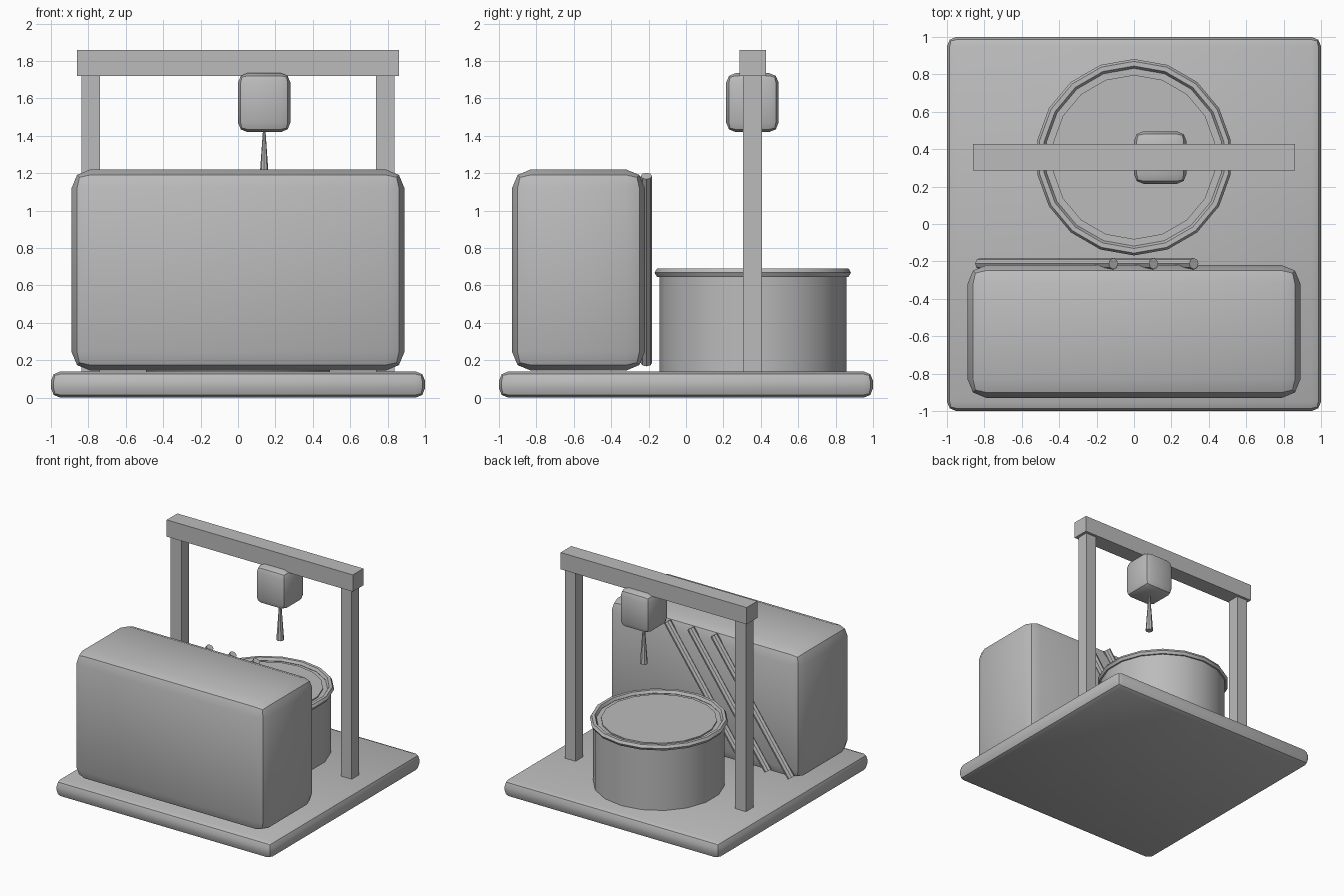
import bpy
import bmesh
import math
from mathutils import Matrix, Vector

default_cube = bpy.data.objects.get("Cube")
if default_cube:
    bpy.data.objects.remove(default_cube, do_unlink=True)

# One plain grey for the whole machine
GREY = (0.5, 0.5, 0.5, 1.0)
grey = bpy.data.materials.new("plain_grey")
grey.use_nodes = True
grey.diffuse_color = GREY
for node in grey.node_tree.nodes:
    if node.type == 'BSDF_PRINCIPLED':
        node.inputs["Base Color"].default_value = GREY


def finish(bm, name, smooth=True):
    """Turn a bmesh into a named object, smooth with sharp edges kept."""
    bmesh.ops.recalc_face_normals(bm, faces=bm.faces[:])
    mesh = bpy.data.meshes.new(name)
    bm.to_mesh(mesh)
    bm.free()
    mesh.materials.append(grey)
    if smooth:
        mesh.shade_smooth()
        mesh.set_sharp_from_angle(angle=math.radians(30))
    obj = bpy.data.objects.new(name, mesh)
    bpy.context.scene.collection.objects.link(obj)
    return obj


def box(name, low, high, bevel=0.0):
    """Box between two corners, optionally with a two-step rounded edge."""
    low, high = Vector(low), Vector(high)
    bm = bmesh.new()
    bmesh.ops.create_cube(bm, size=1)
    bmesh.ops.scale(bm, vec=high - low, verts=bm.verts)
    bmesh.ops.translate(bm, vec=(low + high) / 2, verts=bm.verts)
    if bevel:
        bmesh.ops.bevel(bm, geom=bm.edges[:], offset=bevel, segments=2,
                        profile=0.5, affect='EDGES')
    return finish(bm, name, smooth=bevel > 0)


def rod(name, start, end, r_start, r_end, sides):
    """Straight or tapered round bar from start to end."""
    start, end = Vector(start), Vector(end)
    axis = end - start
    turn = axis.to_track_quat('Z', 'Y').to_matrix().to_4x4()
    bm = bmesh.new()
    bmesh.ops.create_cone(bm, cap_ends=True, segments=sides, radius1=r_start,
                          radius2=r_end, depth=axis.length,
                          matrix=Matrix.Translation((start + end) / 2) @ turn)
    return finish(bm, name)


def ring(name, centre, major, minor, sides, steps):
    """Closed ring with a low-poly round cross-section."""
    bm = bmesh.new()
    loops = []
    for i in range(sides):
        a = math.tau * i / sides + math.pi / 2
        loop = []
        for j in range(steps):
            b = math.tau * j / steps
            r = major + minor * math.cos(b)
            offset = Vector((r * math.cos(a), r * math.sin(a), minor * math.sin(b)))
            loop.append(bm.verts.new(Vector(centre) + offset))
        loops.append(loop)
    for i in range(sides):
        here, there = loops[i], loops[(i + 1) % sides]
        for j in range(steps):
            k = (j + 1) % steps
            bm.faces.new((here[j], there[j], there[k], here[k]))
    return finish(bm, name)


# Base plate and main housing
box("base_plate", (-1, -1, 0), (1, 1, 0.14), bevel=0.05)
box("main_housing", (-0.89, -0.93, 0.145), (0.89, -0.22, 1.22), bevel=0.1)

# Slanted bars on the back of the housing
for i in range(3):
    top_x = -0.11 + 0.215 * i
    rod(f"slanted_bar_{i + 1}", (top_x - 0.715, -0.212, 0.185),
        (top_x, -0.212, 1.185), 0.03, 0.03, 8)

# Round vat with its rim and contents
VAT_Y = 0.357
SIDES = 18
rod("vat_body", (0, VAT_Y, 0.13), (0, VAT_Y, 0.665), 0.5, 0.5, SIDES)
ring("vat_rim", (0, VAT_Y, 0.668), 0.5, 0.025, SIDES, 6)
rod("vat_contents", (0, VAT_Y, 0.6), (0, VAT_Y, 0.675), 0.44, 0.44, SIDES)

# Overhead frame
for side, name in ((-1, "right_post"), (1, "left_post")):
    x = side * 0.787
    box(name, (x - 0.05, 0.305, 0.13), (x + 0.05, 0.405, 1.73))
box("cross_beam", (-0.86, 0.287, 1.72), (0.86, 0.427, 1.86))

# Hanging head with its flared nozzle
box("hanging_head", (0, 0.215, 1.42), (0.28, 0.495, 1.735), bevel=0.05)
rod("nozzle", (0.14, VAT_Y, 1.1), (0.14, VAT_Y, 1.44), 0.03, 0.006, 8)
